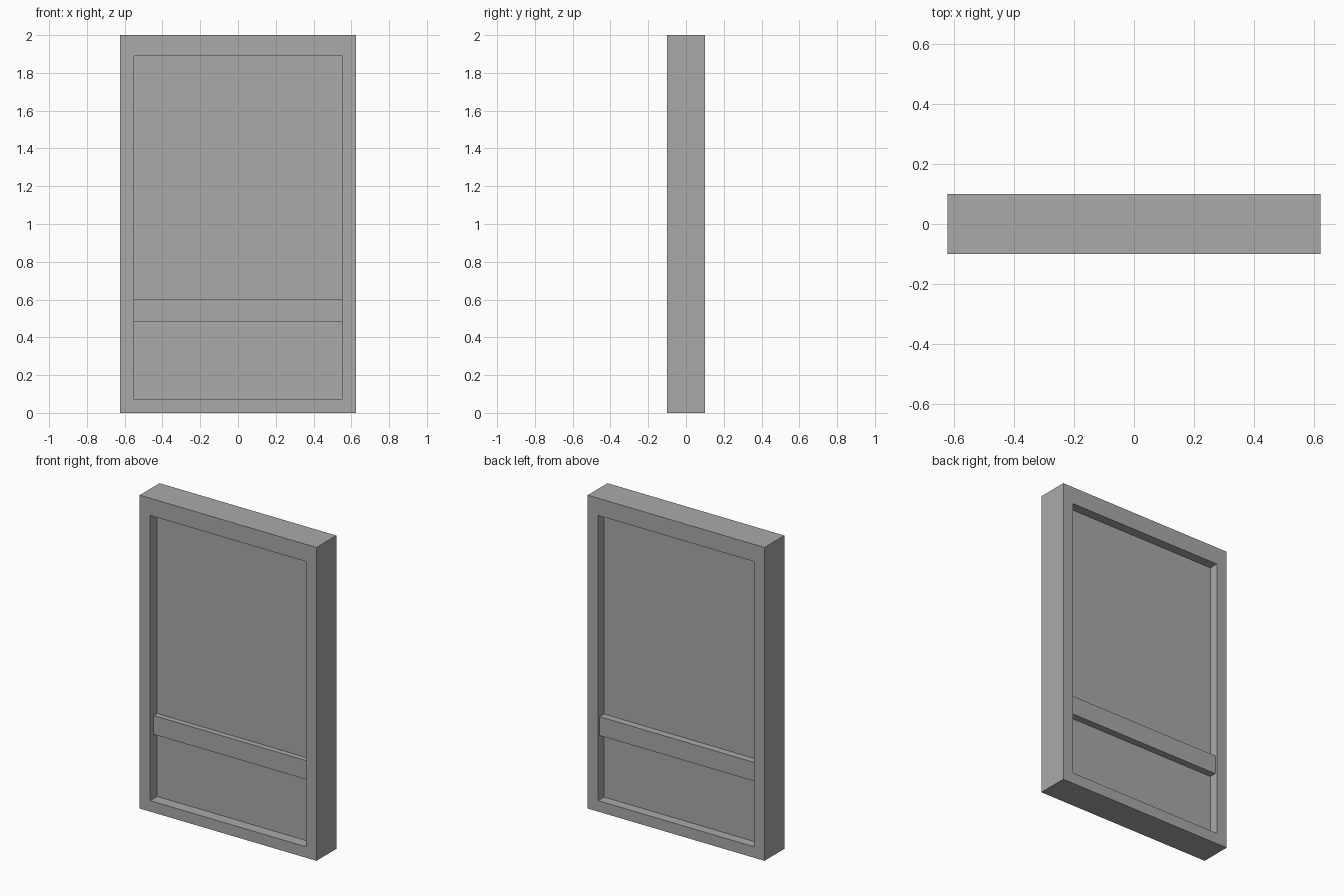
import bpy

cube = bpy.data.objects.get("Cube")
if cube:
    bpy.data.objects.remove(cube, do_unlink=True)

grey = bpy.data.materials.new("plain grey")
grey.use_nodes = True
colour = (0.4, 0.4, 0.4, 1)
grey.diffuse_color = colour
grey.node_tree.nodes["Principled BSDF"].inputs["Base Color"].default_value = colour


def box(name, x, y, z):
    """Box spanning the given (low, high) range on each axis."""
    spans = (x, y, z)
    bpy.ops.mesh.primitive_cube_add(size=1, location=[(a + b) / 2 for a, b in spans])
    ob = bpy.context.object
    ob.name = name
    ob.scale = [b - a for a, b in spans]
    bpy.ops.object.transform_apply(location=False, rotation=False, scale=True)
    ob.data.materials.append(grey)
    return ob


OUT, IN = 0.624, 0.55      # half widths of frame and opening
SILL, HEAD, TOP = 0.07, 1.89, 2.0
DEPTH = (-0.1, 0.1)

# Surrounding frame
box("right_stile", (-OUT, -IN), DEPTH, (0, HEAD))
box("left_stile", (IN, OUT), DEPTH, (0, HEAD))
box("head_rail", (-OUT, OUT), DEPTH, (HEAD, TOP))
box("bottom_rail", (-IN, IN), DEPTH, (0, SILL))

# Recessed infill panels and the rail between them
box("lower_panel", (-IN, IN), (-0.03, 0.04), (SILL, 0.48))
box("upper_panel", (-IN, IN), (-0.03, 0.04), (0.6, HEAD))
box("middle_rail", (-IN, IN), (-0.065, 0.085), (0.48, 0.6))
